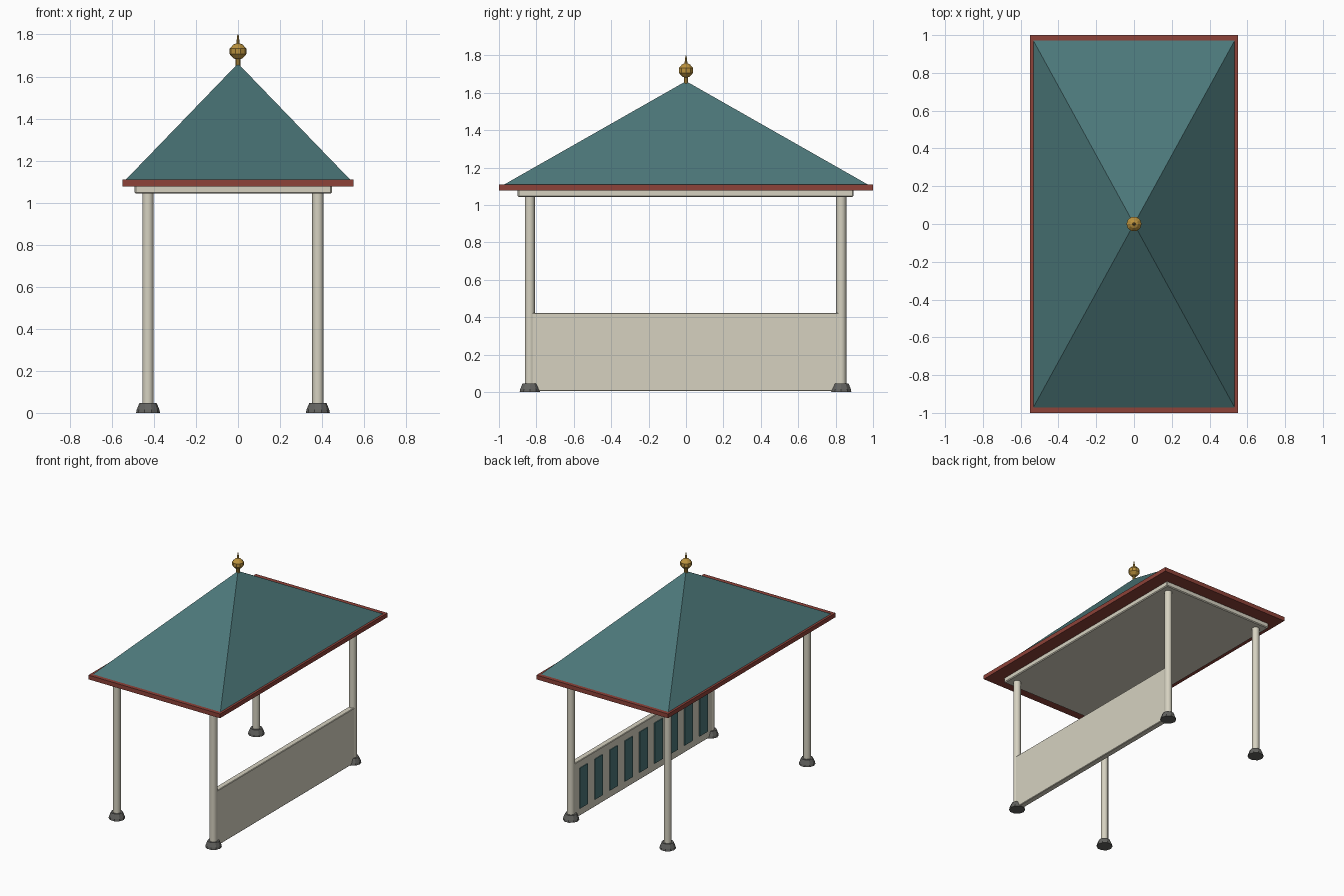
import bpy
import bmesh
import math

cube = bpy.data.objects.get("Cube")
if cube:
    bpy.data.objects.remove(cube, do_unlink=True)


def material(name, rgb):
    m = bpy.data.materials.new(name)
    m.use_nodes = True
    m.diffuse_color = (*rgb, 1)
    m.node_tree.nodes["Principled BSDF"].inputs["Base Color"].default_value = (*rgb, 1)
    return m


CREAM = material("cream paint", (0.67, 0.64, 0.53))
TEAL = material("teal roof", (0.071, 0.184, 0.191))
RED = material("red trim", (0.27, 0.054, 0.04))
GOLD = material("gold", (0.5, 0.29, 0.048))
STONE = material("grey stone", (0.127, 0.127, 0.119))


def add_object(name, bm, mat, location=(0, 0, 0)):
    bmesh.ops.recalc_face_normals(bm, faces=bm.faces)
    mesh = bpy.data.meshes.new(name)
    bm.to_mesh(mesh)
    bm.free()
    mesh.materials.append(mat)
    obj = bpy.data.objects.new(name, mesh)
    obj.location = location
    bpy.context.collection.objects.link(obj)
    return obj


def box(name, low, high, mat, bevel=0):
    bm = bmesh.new()
    bmesh.ops.create_cube(bm, size=1)
    for v in bm.verts:
        v.co = [(a + b) / 2 + c * (b - a) for a, b, c in zip(low, high, v.co)]
    obj = add_object(name, bm, mat)
    if bevel:
        mod = obj.modifiers.new("soft edges", "BEVEL")
        mod.width = bevel
        mod.segments = 1
    return obj


def turned(name, profile, sides, mat, location=(0, 0, 0), smooth=False):
    """Closed turned solid from (radius, height) points."""
    bm = bmesh.new()
    rings = []
    for r, z in profile:
        angles = [math.tau * i / sides for i in range(sides)]
        rings.append([bm.verts.new((r * math.cos(a), r * math.sin(a), z)) for a in angles])
    for lower, upper in zip(rings, rings[1:]):
        for i in range(sides):
            j = (i + 1) % sides
            face = bm.faces.new((lower[i], lower[j], upper[j], upper[i]))
            face.smooth = smooth
    bm.faces.new(rings[0][::-1])
    bm.faces.new(rings[-1])
    return add_object(name, bm, mat, location)


# Four columns on stone feet
for side, x in (("left", 0.38), ("right", -0.428)):
    for end, y in (("front", -0.835), ("back", 0.83)):
        turned(f"{end}_{side}_column", [(0.027, 0.03), (0.027, 1.05)], 12, CREAM, (x, y, 0), True)
        turned(f"{end}_{side}_foot", [(0.057, 0), (0.054, 0.015), (0.041, 0.047)],
               10, STONE, (x, y, 0))

# Low wall along the left side, with raised panels on its inner face
box("side_wall", (0.358, -0.825, 0.005), (0.402, 0.82, 0.423), CREAM, 0.004)
for i in range(9):
    y = (i - 4) * 0.179
    box(f"wall_panel_{i + 1}", (0.352, y - 0.047, 0.062), (0.36, y + 0.047, 0.368), TEAL)

# Ceiling slab and eaves
box("ceiling_slab", (-0.492, -0.9, 1.043), (0.446, 0.896, 1.085), CREAM, 0.006)
box("eaves_trim", (-0.55, -1, 1.078), (0.55, 1, 1.11), RED)

# Pyramid roof
bm = bmesh.new()
base = [bm.verts.new((x * 0.535, y * 0.975, 1.108))
        for x, y in ((-1, -1), (1, -1), (1, 1), (-1, 1))]
apex = bm.verts.new((0, 0, 1.662))
bm.faces.new(base[::-1])
for i in range(4):
    bm.faces.new((base[i], base[(i + 1) % 4], apex))
add_object("roof", bm, TEAL)

# Finial
turned("finial", [(0.012, 1.64), (0.012, 1.683), (0.022, 1.687), (0.04, 1.707), (0.04, 1.733),
                  (0.022, 1.752), (0.008, 1.758), (0.003, 1.8)], 10, GOLD)
